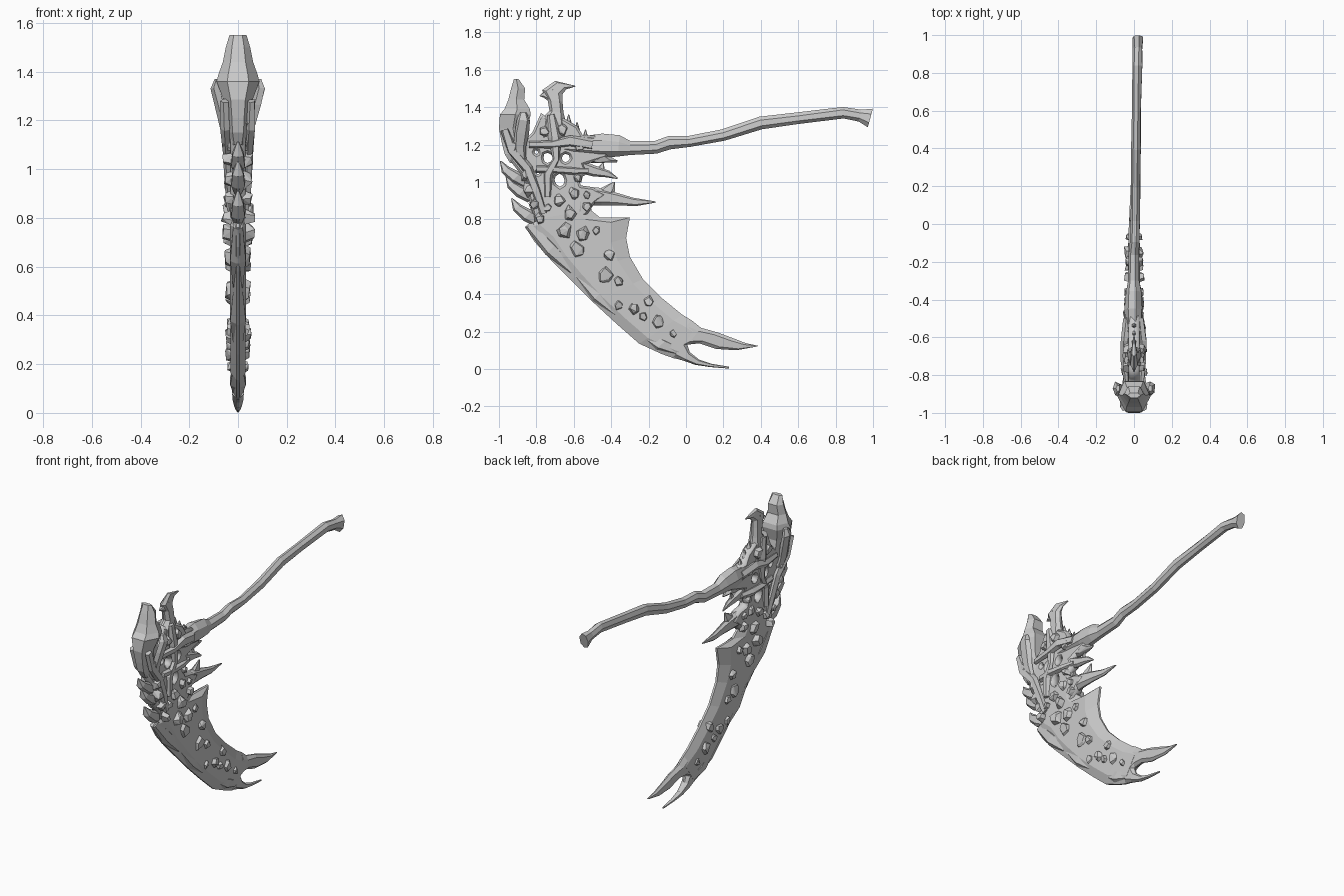
import bpy, bmesh, math, random
from mathutils import Vector

random.seed(7)


def finish(name, bm):
    bmesh.ops.recalc_face_normals(bm, faces=bm.faces)
    me = bpy.data.meshes.new(name)
    bm.to_mesh(me)
    bm.free()
    ob = bpy.data.objects.new(name, me)
    bpy.context.collection.objects.link(ob)
    return ob


def loft(name, rings):
    """Skin equal-length closed rings and cap both ends."""
    bm = bmesh.new()
    vs = [[bm.verts.new(p) for p in r] for r in rings]
    n = len(vs[0])
    for a, b in zip(vs, vs[1:]):
        for i in range(n):
            bm.faces.new((a[i], a[(i + 1) % n], b[(i + 1) % n], b[i]))
    bm.faces.new(vs[0])
    bm.faces.new(vs[-1])
    return finish(name, bm)


def strip(name, stations, x=0, bevel=0.2):
    """Flat blade between two edges; station = (y1, z1, y2, z2, half thickness)."""
    rings = []
    for y1, z1, y2, z2, t in stations:
        p, q = Vector((x, y1, z1)), Vector((x, y2, z2))
        a, b, h = p.lerp(q, bevel), p.lerp(q, 1 - bevel), Vector((t, 0, 0))
        e = h * 0.2
        rings.append([p - e, a - h, b - h, q - e, q + e, b + h, a + h, p + e])
    return loft(name, rings)


def tube(name, pts, sides=6, jitter=0.0):
    """Faceted bone along points (x, y, z, half width, half height)."""
    rings = []
    for i, (x, y, z, rx, rr) in enumerate(pts):
        a, b = pts[max(i - 1, 0)], pts[min(i + 1, len(pts) - 1)]
        d = Vector((0, b[1] - a[1], b[2] - a[2])).normalized()
        up = Vector((0, -d.z, d.y))
        ring = []
        for k in range(sides):
            w = 2 * math.pi * (k + 0.5) / sides
            j = 1 + random.uniform(-jitter, jitter)
            ring.append(Vector((x + rx * j * math.cos(w), y, z)) + up * rr * j * math.sin(w))
        rings.append(ring)
    return loft(name, rings)


def rocks(name, spots):
    """Angular chunks on both faces; spot = (y, z, size, x offset)."""
    bm = bmesh.new()
    for y, z, s, x in spots:
        for side in (-1, 1):
            turn = random.uniform(0, 3)
            vs = []
            for cx in (-1, 1):
                for k in range(5):
                    w = turn + k * 1.257 + random.uniform(-.3, .3)
                    r = s * random.uniform(.7, 1.1) * (0.65 if cx == 1 else 1)
                    px = x + cx * 0.019 + random.uniform(-.007, .007)
                    vs.append(bm.verts.new((side * px, y + r * math.cos(w), z + r * 1.1 * math.sin(w))))
            bmesh.ops.convex_hull(bm, input=vs)
    return finish(name, bm)


def plate(name, outline, holes, half, bevel):
    """Bevelled plate in the y-z plane with ragged round holes."""
    cu = bpy.data.curves.new(name, 'CURVE')
    cu.dimensions, cu.fill_mode = '2D', 'BOTH'
    cu.extrude, cu.bevel_depth, cu.bevel_resolution = half, bevel, 0
    loops = [outline]
    for y, z, r in holes:
        loops.append([(y + r * random.uniform(.9, 1.2) * math.cos(k * math.pi / 4),
                       z + r * random.uniform(.9, 1.2) * math.sin(k * math.pi / 4)) for k in range(8)])
    for pts in loops:
        s = cu.splines.new('POLY')
        s.points.add(len(pts) - 1)
        for p, (u, v) in zip(s.points, pts):
            p.co = (u, v, 0, 1)
        s.use_cyclic_u = True
    tmp = bpy.data.objects.new(name + "_curve", cu)
    bpy.context.collection.objects.link(tmp)
    bpy.context.view_layer.update()
    me = bpy.data.meshes.new_from_object(tmp.evaluated_get(bpy.context.evaluated_depsgraph_get()))
    bpy.data.objects.remove(tmp)
    for v in me.vertices:
        u, w, d = v.co
        v.co = (d, u, w)
    ob = bpy.data.objects.new(name, me)
    bpy.context.collection.objects.link(ob)


# Bone handle with flared end
tube("handle", [(0, -.70, 1.20, .03, .05), (0, -.55, 1.195, .045, .055), (0, -.45, 1.195, .048, .068),
                (0, -.36, 1.19, .045, .058), (0, -.30, 1.18, .032, .04), (0, -.16, 1.185, .03, .035),
                (.005, -.09, 1.21, .026, .035), (.008, .02, 1.215, .026, .03), (.01, .20, 1.25, .026, .032),
                (.012, .40, 1.315, .026, .035), (.015, .60, 1.34, .024, .032), (.018, .84, 1.37, .028, .034),
                (.02, .93, 1.355, .026, .034), (.02, .985, 1.34, .03, .052)], 7, .08)

# Main curved blade
strip("blade", [(-.80, .90, -.50, .92, .03), (-.81, .80, -.51, .85, .033), (-.86, .76, -.46, .81, .033),
                (-.81, .68, -.30, .81, .033), (-.72, .58, -.32, .70, .033), (-.62, .48, -.30, .60, .032),
                (-.50, .36, -.23, .48, .032), (-.37, .24, -.13, .38, .03), (-.25, .135, -.02, .29, .03),
                (-.13, .08, .03, .26, .027), (-.06, .055, .06, .235, .025)])
# Forked tip
strip("upper_prong", [(-.04, .09, .03, .26, .024), (.01, .13, .08, .22, .024), (.07, .137, .17, .195, .02),
                      (.16, .107, .25, .165, .016), (.27, .10, .32, .138, .011), (.38, .12, .385, .124, .004)])
strip("lower_prong", [(-.07, .06, .0, .15, .024), (-.01, .043, .02, .09, .022), (.05, .022, .07, .05, .016),
                      (.13, .01, .14, .027, .01), (.23, .002, .23, .012, .004)])
# Nicked cutting edge segments
for y, z, dy, dz in ((-.86, .755, .24, -.25), (-.60, .49, .22, -.215), (-.25, .17, .2, -.10)):
    strip("edge_guard", [(y, z, y + .05, z + .03, .02), (y + dy * .5 - .012, z + dz * .5 - .018, y + dy * .5 + .05, z + dz * .5 + .04, .032),
                         (y + dy, z + dz, y + dy + .03, z + dz + .05, .02)])

# Pierced body joining blade, skull and handle
plate("pierced_body",
      [(-.92, 1.32), (-.85, 1.22), (-.81, 1.26), (-.77, 1.35), (-.72, 1.31), (-.66, 1.33), (-.59, 1.29),
       (-.56, 1.24), (-.42, 1.23), (-.43, 1.14), (-.56, 1.10), (-.54, 1.05), (-.59, 1.02), (-.57, .97),
       (-.50, .96), (-.45, .93), (-.50, .89), (-.54, .83), (-.80, .80), (-.83, .92), (-.86, 1.03), (-.93, 1.12)],
      [(-.74, 1.13, .038), (-.645, 1.125, .034), (-.675, 1.01, .042), (-.80, 1.16, .022), (-.79, 1.05, .02)], .018, .012)

# Hooked spikes on the inner side
strip("long_spike", [(-.56, .87, -.54, .97, .03), (-.45, .875, -.47, .97, .025), (-.36, .875, -.38, .945, .018),
                     (-.27, .87, -.28, .915, .012), (-.16, .89, -.165, .896, .003)])
strip("barb", [(-.50, .93, -.40, .92, .018), (-.45, .97, -.38, .95, .012), (-.39, 1.0, -.38, 1.0, .003)])
strip("short_spike", [(-.58, 1.05, -.57, 1.12, .025), (-.50, 1.03, -.48, 1.085, .018), (-.43, 1.025, -.41, 1.06, .012),
                      (-.365, 1.015, -.365, 1.023, .003)])
strip("short_barb", [(-.49, 1.06, -.43, 1.04, .01), (-.45, 1.10, -.44, 1.10, .003)])
strip("collar_spur", [(-.56, 1.12, -.42, 1.15, .03), (-.50, 1.10, -.38, 1.12, .02), (-.37, 1.105, -.365, 1.115, .004)])
for y, z in ((-.63, 1.36), (-.585, 1.32), (-.54, 1.28)):
    strip("collar_thorn", [(y - .03, z - .10, y + .03, z - .10, .025), (y - .015, z - .05, y + .02, z - .05, .015),
                           (y, z, y + .005, z, .003)])

# Crest with forked top
strip("crest", [(-.79, 1.24, -.62, 1.22, .035), (-.77, 1.34, -.64, 1.31, .035), (-.73, 1.38, -.655, 1.37, .028),
                (-.74, 1.44, -.66, 1.43, .025), (-.77, 1.49, -.66, 1.47, .02), (-.70, 1.54, -.64, 1.495, .012),
                (-.595, 1.515, -.59, 1.51, .003)])
strip("crest_hook", [(-.72, 1.42, -.71, 1.51, .02), (-.76, 1.45, -.75, 1.49, .012), (-.785, 1.46, -.78, 1.465, .003)])

# Skull: stations of (z, front y, back y, half width)
rings = []
for z, f, b, w in ((1.10, -.94, -.87, .03), (1.15, -.97, -.84, .045), (1.21, -.985, -.84, .05), (1.285, -1.0, -.85, .06),
                   (1.36, -.995, -.83, .088), (1.39, -.97, -.835, .08), (1.44, -.95, -.865, .062),
                   (1.50, -.935, -.86, .05), (1.55, -.92, -.895, .035)):
    m = (f + b) / 2
    rings.append([(s * w * k, y, z) for s, k, y in ((-1, .5, f), (1, .5, f), (1, 1, m), (1, .6, b), (-1, .6, b), (-1, 1, m))])
loft("skull", rings)
# Cheek horns and jaw bones on both sides
for s in (-1, 1):
    tube("cheek_horn", [(s * .085, -.87, 1.37, .012, .02), (s * .093, -.87, 1.33, .02, .035), (s * .075, -.88, 1.26, .022, .04),
                        (s * .055, -.89, 1.18, .02, .035), (s * .035, -.87, 1.08, .015, .02)], 5, .1)
    tube("jaw_bone", [(s * .055, -.97, 1.28, .018, .025), (s * .05, -.93, 1.17, .02, .03), (s * .045, -.85, 1.07, .02, .028),
                      (s * .04, -.80, .95, .018, .025), (s * .03, -.76, .83, .015, .02)], 5, .2)
    tube("side_rib", [(s * .04, -.72, 1.36, .012, .02), (s * .045, -.70, 1.24, .02, .035), (s * .045, -.695, 1.12, .015, .02),
                      (s * .04, -.74, 1.04, .018, .025), (s * .04, -.74, .92, .015, .02)], 5, .2)
    tube("cross_rib", [(s * .04, -.84, 1.2, .015, .02), (s * .05, -.72, 1.2, .02, .025), (s * .048, -.62, 1.22, .02, .03),
                       (s * .035, -.50, 1.2, .02, .03)], 5, .2)
    tube("lower_rib", [(s * .035, -.80, 1.07, .015, .02), (s * .04, -.70, 1.065, .02, .018), (s * .035, -.60, 1.06, .018, .022),
                       (s * .02, -.52, 1.06, .012, .015)], 5, .2)

# Overlapping back fins, tip up and outwards
for y, z, l in ((-.995, 1.11, 1.0), (-.965, 1.03, 1.0), (-.935, .91, 1.05)):
    strip("back_fin", [(y, z, y + .006, z + .004, .004), (y + .01 * l, z - .06 * l, y + .05 * l, z - .03 * l, .022),
                       (y + .06 * l, z - .11 * l, y + .11 * l, z - .06 * l, .028), (y + .12 * l, z - .14 * l, y + .16 * l, z - .09 * l, .015)])

# Vertebra lumps down the back
rocks("back_lumps", [(-.92, 1.19, .035, .045), (-.88, 1.12, .04, .04), (-.86, 1.04, .035, .04), (-.84, .96, .04, .035),
                     (-.81, .88, .035, .035), (-.78, .80, .035, .045)])
# Rock chunks crusted over the blade and body
rocks("blade_chunks", [(-.62, .83, .045, .04), (-.53, .87, .035, .035), (-.65, .74, .045, .045), (-.55, .72, .045, .04),
                       (-.48, .74, .03, .035), (-.58, .64, .055, .03), (-.41, .61, .04, .028), (-.43, .50, .055, .03),
                       (-.36, .47, .035, .03), (-.36, .34, .035, .025), (-.28, .32, .04, .03), (-.20, .36, .04, .025),
                       (-.15, .25, .045, .028), (-.07, .19, .03, .02), (-.23, .28, .03, .025)])
rocks("body_chunks", [(-.68, .90, .04, .03), (-.60, .94, .04, .03), (-.74, .86, .03, .03), (-.76, 1.27, .04, .035),
                      (-.66, 1.28, .04, .035), (-.57, 1.2, .045, .035), (-.58, 1.02, .03, .025), (-.53, .93, .03, .025)])
